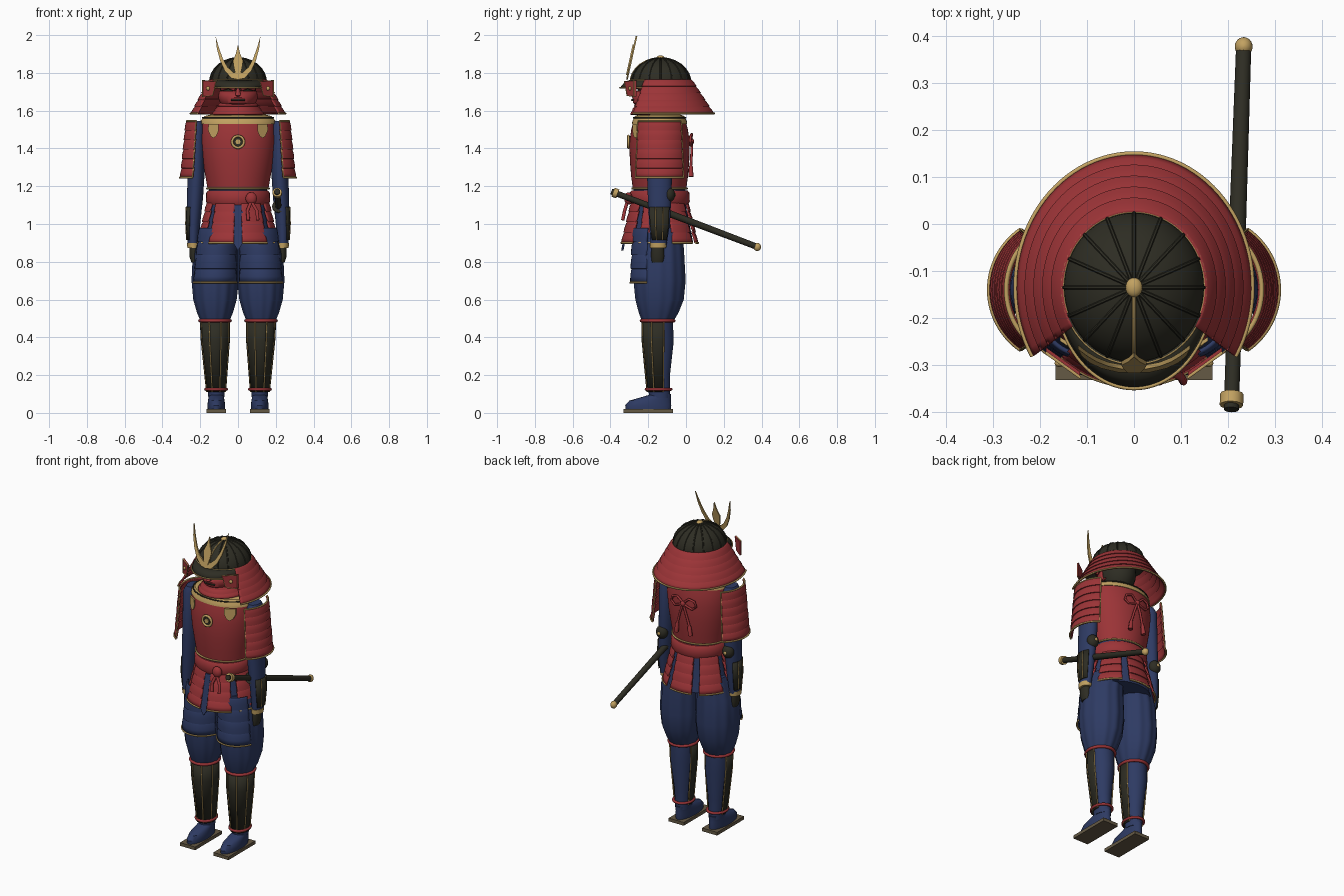
import bpy, bmesh, math
from mathutils import Vector

if "Cube" in bpy.data.objects:
    bpy.data.objects.remove(bpy.data.objects["Cube"])


def material(name, rgb):
    m = bpy.data.materials.new(name)
    m.diffuse_color = (*rgb, 1)
    m.use_nodes = True
    m.node_tree.nodes["Principled BSDF"].inputs["Base Color"].default_value = m.diffuse_color
    return m


RED = material("lacquer red", (0.33, 0.034, 0.038))
NAVY = material("navy cloth", (0.027, 0.043, 0.125))
BLACK = material("black iron", (0.027, 0.026, 0.017))
GOLD = material("gold trim", (0.54, 0.36, 0.12))
STRAW = material("sandal straw", (0.13, 0.10, 0.058))
CY = -0.14  # body axis


def finish(ob, mat, mirror=False, thick=0, angle=35):
    ob.data.materials.clear()
    ob.data.materials.append(mat)
    ob.data.shade_smooth()
    ob.data.set_sharp_from_angle(angle=math.radians(angle))
    bpy.context.collection.objects.link(ob)
    if thick:
        m = ob.modifiers.new("thickness", 'SOLIDIFY')
        m.thickness, m.offset = thick, -1
    if mirror:
        ob.modifiers.new("mirror", 'MIRROR')
    return ob


def arc(ring, a0, a1, n, pleat=(0, 0)):
    """Points on an elliptical arc; ring = (z, rx, ry, cx, cy); 270 degrees is the front."""
    z, rx, ry, cx, cy = ring
    out = []
    for i in range(n):
        a = math.radians(a0 + (a1 - a0) * i / (n - 1))
        k = 1 + pleat[1] * (math.cos(pleat[0] * a) - 1)
        out.append(Vector((cx + rx * k * math.cos(a), cy + ry * k * math.sin(a), z)))
    return out


def loft(name, rings, mat, a0=0, a1=360, seg=40, thick=0, mirror=False, pleat=(0, 0)):
    """Skin through elliptical rings listed from top to bottom."""
    bm = bmesh.new()
    full = a1 - a0 >= 360
    rings = [tuple(r) + (0, CY)[len(r) - 3:] if len(r) < 5 else r for r in rings]
    rows = []
    for r in rings:
        p = arc(r, a0, a1, seg + 1, pleat)
        rows.append([bm.verts.new(v) for v in (p[:-1] if full else p)])
    n = len(rows[0])
    for A, B in zip(rows, rows[1:]):
        for i in range(n if full else n - 1):
            j = (i + 1) % n
            bm.faces.new((A[i], B[i], B[j], A[j]))
    if full:
        bm.faces.new(rows[0])
        bm.faces.new(rows[-1][::-1])
    me = bpy.data.meshes.new(name)
    bm.to_mesh(me)
    bm.free()
    return finish(bpy.data.objects.new(name, me), mat, mirror, thick)


def tiers(top, bottom, n, lip=0.006):
    """Overlapping lames between two rings."""
    at = lambda t: [a + (b - a) * t for a, b in zip(top, bottom)]
    out = []
    for i in range(n):
        for f, d in ((0, 0), (0.12, lip * 0.5), (0.55, lip), (0.99, lip)):
            z, rx, ry, cx, cy = at((i + f) / n)
            out.append((z, rx + d, ry + d, cx, cy))
    return out


def cord(name, pts, r, mat, cyclic=False, mirror=False, radii=None, res=2):
    """Round cord along a path."""
    cu = bpy.data.curves.new(name, 'CURVE')
    cu.dimensions, cu.bevel_depth, cu.bevel_resolution, cu.use_fill_caps = '3D', r, res, True
    sp = cu.splines.new('POLY')
    sp.points.add(len(pts) - 1)
    for i, p in enumerate(pts):
        sp.points[i].co = (*p, 1)
        sp.points[i].radius = radii[i] if radii else 1
    sp.use_cyclic_u = cyclic
    tmp = bpy.data.objects.new(name + "_path", cu)
    me = bpy.data.meshes.new_from_object(tmp)
    bpy.data.objects.remove(tmp)
    return finish(bpy.data.objects.new(name, me), mat, mirror, angle=50)


def plate(name, outline, depth, thick, mat, mirror=False):
    """Flat shape given in x and z, placed in y by the depth rule."""
    bm = bmesh.new()
    F = [bm.verts.new((x, depth(x, z), z)) for x, z in outline]
    B = [bm.verts.new((x, depth(x, z) + thick, z)) for x, z in outline]
    bm.faces.new(F)
    bm.faces.new(B[::-1])
    for i in range(len(F)):
        j = (i + 1) % len(F)
        bm.faces.new((F[j], F[i], B[i], B[j]))
    bmesh.ops.recalc_face_normals(bm, faces=bm.faces)
    me = bpy.data.meshes.new(name)
    bm.to_mesh(me)
    bm.free()
    return finish(bpy.data.objects.new(name, me), mat, mirror)


def ball(name, c, s, mat, mirror=False):
    rings = [(c[2] + s[2] * math.cos(t), max(s[0] * math.sin(t), 1e-4), max(s[1] * math.sin(t), 1e-4), c[0], c[1])
             for t in (math.pi * k / 12 for k in range(13))]
    return loft(name, rings, mat, seg=24, mirror=mirror)


# Feet, sandals and shins
sole = [(0.115 + 0.052 * sx, -0.20 + 0.132 * sy, 0) for sx, sy in ((-1, -1), (1, -1), (1, 1), (-1, 1))]
ob = plate("sandal", [(p[0], p[1]) for p in sole], lambda x, z: 0, 0.02, STRAW)
for v in ob.data.vertices:
    v.co = (v.co.x, v.co.z, v.co.y)
ob.data.flip_normals()
ob.modifiers.new("mirror", 'MIRROR')
loft("foot", [(0.10, 0.036, 0.05, 0.115, -0.13), (0.085, 0.04, 0.075, 0.115, -0.155),
              (0.065, 0.044, 0.11, 0.115, -0.19), (0.04, 0.047, 0.122, 0.115, -0.2),
              (0.018, 0.045, 0.12, 0.115, -0.2)], NAVY, mirror=True)
loft("calf", [(0.50, 0.072, 0.08, 0.122, -0.15), (0.38, 0.07, 0.08, 0.12, -0.145),
              (0.2, 0.05, 0.06, 0.116, -0.145), (0.08, 0.042, 0.055, 0.115, -0.14)], NAVY, mirror=True)
shin = [(0.485, 0.08, 0.087, 0.122, -0.15), (0.38, 0.077, 0.085, 0.12, -0.15), (0.11, 0.053, 0.064, 0.116, -0.145)]
for i in range(5):
    a = 158 + i * 45
    loft(f"shin_splint_{i}", shin, BLACK, a, a + 43.5, 6, 0.01, True)
for i in range(6):
    a = 157.5 + i * 45
    cord(f"shin_gold_line_{i}", [arc(r, a, a + 1, 2)[0] for r in shin], 0.003, GOLD, mirror=True, res=1)
cord("knee_band", arc((0.488, 0.08, 0.086, 0.122, -0.15), 0, 350, 36), 0.009, RED, True, True)
cord("ankle_band", arc((0.125, 0.055, 0.066, 0.116, -0.145), 0, 350, 36), 0.008, RED, True, True)

# Pleated trousers and thigh guards
loft("trouser_leg", [(0.98, 0.1, 0.12, 0.1, CY), (0.85, 0.12, 0.13, 0.119, CY), (0.7, 0.125, 0.138, 0.121, CY),
                     (0.6, 0.115, 0.128, 0.122, CY), (0.53, 0.095, 0.105, 0.122, -0.145),
                     (0.485, 0.076, 0.083, 0.122, -0.15)], NAVY, seg=80, mirror=True, pleat=(12, 0.018))
loft("thigh_guard", tiers((0.98, 0.105, 0.14, 0.11, CY), (0.69, 0.123, 0.15, 0.121, CY), 4), NAVY,
     206, 334, 24, 0.008, True)
cord("thigh_guard_trim", arc((0.69, 0.128, 0.155, 0.121, CY), 206, 334, 25), 0.005, GOLD, mirror=True)

# Under robe, skirt panels and belt
loft("under_robe", [(1.19, 0.152, 0.138), (1.08, 0.158, 0.142), (0.9, 0.19, 0.178)], NAVY)
for i in range(7):
    a0, a1 = 276 + i * 360 / 7, 276 + (i + 1) * 360 / 7 - 12
    low = (0.9, 0.212, 0.2, 0, CY)
    loft(f"skirt_panel_{i}", tiers((1.12, 0.16, 0.147, 0, CY), low, 4), RED, a0, a1, 12, 0.01)
    cord(f"skirt_trim_{i}", arc((0.9, 0.217, 0.204, 0, CY), a0, a1, 13), 0.005, GOLD)
plate("front_sash", [(-0.025, 1.1), (-0.026, 0.9), (0, 0.86), (0.026, 0.9), (0.025, 1.1)],
      lambda x, z: -0.295 - (1.1 - z) * 0.2, 0.012, NAVY)
loft("belt", [(1.178, 0.158, 0.148), (1.165, 0.168, 0.158), (1.12, 0.17, 0.16), (1.1, 0.16, 0.15)], RED)
ball("belt_knot", (0.07, -0.305, 1.135), (0.03, 0.022, 0.033), RED)
for i, x in enumerate((0.05, 0.1)):
    cord(f"belt_tail_{i}", [(0.07, -0.31, 1.12), (x, -0.325, 1.07), (x + 0.005, -0.335, 1.02)], 0.009, RED)

# Chest armour
loft("cuirass", [(1.545, 0.193, 0.138), (1.5, 0.199, 0.15), (1.43, 0.199, 0.16), (1.33, 0.187, 0.157),
                 (1.25, 0.172, 0.15), (1.19, 0.162, 0.142)], RED, seg=64)
loft("collar_plate", [(1.58, 0.14, 0.105), (1.572, 0.175, 0.13), (1.545, 0.199, 0.144), (1.53, 0.2, 0.146)], GOLD, seg=64)
cord("collar_seam", arc((1.562, 0.188, 0.138, 0, CY), 0, 354, 60), 0.004, BLACK, True)
cord("waist_trim", arc((1.188, 0.165, 0.145, 0, CY), 0, 354, 60), 0.005, GOLD, True)
on_chest = lambda x, z: CY - 0.165 * math.sqrt(1 - (x / 0.21) ** 2)
plate("chest_leaf", [(0.13 + dx, z) for dx, z in ((-0.027, 1.53), (0.027, 1.53), (0.028, 1.495), (0.015, 1.465),
                                                 (0, 1.455), (-0.015, 1.465), (-0.028, 1.495))],
      on_chest, 0.009, GOLD, True)
circle = lambda r, n=24: [(r * math.cos(k * math.tau / n), 1.435 + r * math.sin(k * math.tau / n)) for k in range(n)]
plate("chest_disc", circle(0.03), lambda x, z: -0.304, 0.009, BLACK)
plate("chest_disc_centre", circle(0.013, 12), lambda x, z: -0.31, 0.009, GOLD)
cord("chest_ring", [(x, -0.305, z) for x, z in circle(0.031)], 0.007, GOLD, True)

# Back bow
cord("back_bow_loop", [(0, 0.026, 1.44), (0.04, 0.03, 1.475), (0.075, 0.024, 1.465), (0.085, 0.022, 1.435),
                       (0.06, 0.026, 1.415), (0, 0.03, 1.435)], 0.007, RED, mirror=True)
cord("back_bow_tail", [(0, 0.03, 1.435), (0.02, 0.03, 1.38), (0.04, 0.026, 1.31), (0.042, 0.026, 1.3), (0.048, 0.026, 1.25)],
     0.007, RED, mirror=True, radii=[1, 1, 1, 1.6, 1.9])
ball("back_bow_knot", (0, 0.03, 1.437), (0.015, 0.013, 0.017), RED)

# Arms
loft("sleeve", [(1.545, 0.03, 0.045, 0.215, CY), (1.51, 0.045, 0.062, 0.218, CY), (1.25, 0.044, 0.066, 0.222, CY),
                (1.14, 0.043, 0.062, 0.228, CY), (1.0, 0.036, 0.055, 0.236, CY), (0.89, 0.028, 0.042, 0.238, -0.145)],
     NAVY, mirror=True)
ball("elbow_guard", (0.228, -0.09, 1.155), (0.036, 0.032, 0.04), BLACK, True)
ball("elbow_stud", (0.228, -0.06, 1.155), (0.01, 0.007, 0.01), GOLD, True)
for i in range(3):
    a = -57 + i * 38
    loft(f"forearm_splint_{i}", [(1.09, 0.045, 0.064, 0.232, CY), (1.0, 0.041, 0.061, 0.238, CY),
                                 (0.915, 0.034, 0.048, 0.24, CY)], BLACK, a, a + 35, 5, 0.008, True)
for i in range(2):
    a = -20.5 + i * 38
    cord(f"forearm_gold_line_{i}", [arc((z, rx, ry, cx, CY), a, a + 1, 2)[0] for z, rx, ry, cx in
                                    ((1.09, 0.045, 0.064, 0.232), (1.0, 0.041, 0.061, 0.238), (0.915, 0.034, 0.048, 0.24))],
         0.0025, GOLD, mirror=True, res=1)
loft("wrist_cuff", [(0.9, 0.032, 0.044, 0.238, -0.147), (0.872, 0.031, 0.042, 0.237, -0.147)], GOLD, seg=24, mirror=True)
loft("hand", [(0.875, 0.022, 0.033, 0.235, -0.15), (0.83, 0.024, 0.035, 0.234, -0.15), (0.795, 0.016, 0.03, 0.23, -0.15)],
     BLACK, seg=20, mirror=True)

# Shoulder guards
top, low = (1.545, 0.122, 0.137, 0.15, CY), (1.245, 0.152, 0.15, 0.15, CY)
loft("shoulder_guard", tiers(top, low, 6), RED, -55, 55, 24, 0.01, True)
edge = tiers(top, low, 6)
for nm, ring in (("upper", edge[0]), ("lower", edge[-1])):
    cord(f"shoulder_trim_{nm}", arc(ring, -55, 55, 25), 0.005, GOLD, mirror=True)
for nm, a in (("front", -55), ("back", 55)):
    cord(f"shoulder_trim_{nm}", [arc(r, a, a + 1, 2)[0] for r in edge], 0.0035, GOLD, mirror=True, res=1)

# Head, mask and throat guard
ball("head", (0, -0.145, 1.69), (0.098, 0.115, 0.12), BLACK)
loft("neck", [(1.66, 0.07, 0.075), (1.57, 0.08, 0.08)], BLACK)
loft("face_mask", [(1.705, 0.1, 0.118, 0, -0.15), (1.67, 0.106, 0.135, 0, -0.15), (1.64, 0.095, 0.13, 0, -0.15),
                   (1.615, 0.07, 0.1, 0, -0.15)], RED, 185, 355, 30, 0.012)
cord("mask_nose", [(0, -0.266, 1.72), (0, -0.29, 1.685), (0, -0.27, 1.68)], 0.014, RED, radii=[0.5, 1, 0.8])
cord("mask_mouth", arc((1.657, 0.104, 0.136, 0, -0.15), 250, 290, 9), 0.005, BLACK)
cord("mask_brow", [(0.015, -0.278, 1.712), (0.05, -0.262, 1.725), (0.085, -0.22, 1.715)], 0.01, RED, mirror=True)
loft("throat_guard", tiers((1.645, 0.09, 0.12, 0, CY), (1.58, 0.135, 0.15, 0, CY), 3), RED, 180, 360, 36, 0.008)

# Helmet bowl, ribs and knob
HY = -0.135
dome = [(1.75 + 0.13 * math.sin(t), 0.15 * math.cos(t), 0.16 * math.cos(t), 0, HY)
        for t in (math.radians(a) for a in (86, 75, 62, 48, 35, 22, 10, 0))]
loft("helmet_bowl", dome, BLACK, seg=64)
for i in range(16):
    a = 270 + i * 22.5
    cord(f"helmet_rib_{i}", [arc(r, a, a + 1, 2)[0] for r in dome], 0.004, GOLD if i == 0 else BLACK, res=1)
cord("helmet_band", arc((1.76, 0.152, 0.162, 0, HY), 0, 354, 60), 0.004, GOLD, True)
ball("helmet_knob", (0, HY, 1.88), (0.018, 0.021, 0.013), GOLD)

# Neck guard with gilt edge
guard = tiers((1.765, 0.152, 0.162, 0, HY), (1.585, 0.246, 0.279, 0, HY), 5)
loft("neck_guard", guard, RED, -31, 211, 64, 0.008)
cord("neck_guard_trim", arc(guard[-1], -31, 211, 65), 0.005, GOLD)
turn = lambda x, z: -0.33 + 0.72 * (x - 0.11)
square = [(0.115, 1.755), (0.187, 1.76), (0.187, 1.675), (0.135, 1.68)]
plate("turned_back_wing", square, turn, 0.012, RED, True)
cord("wing_trim", [(x, turn(x, z), z) for x, z in square], 0.003, GOLD, True, True, res=1)
ball("wing_stud", (0.158, turn(0.158, 0) - 0.001, 1.718), (0.011, 0.008, 0.011), GOLD, True)

# Visor and crest
loft("visor", [(1.765, 0.152, 0.16, 0, HY), (1.745, 0.162, 0.195, 0, HY), (1.722, 0.166, 0.214, 0, HY)],
     BLACK, 200, 340, 36, 0.008)
cord("visor_trim", arc((1.722, 0.167, 0.215, 0, HY), 200, 340, 37), 0.004, GOLD)
lean = lambda x, z: -0.316 + (z - 1.77) * 0.22
plate("crest_horn", [(0, 1.765), (0.035, 1.772), (0.07, 1.81), (0.095, 1.865), (0.112, 1.93), (0.119, 1.995),
                     (0.1, 1.93), (0.08, 1.875), (0.055, 1.83), (0.025, 1.803), (0, 1.797)], lean, 0.009, GOLD, True)
plate("crest_leaf", [(0, 1.95), (0.012, 1.9), (0.027, 1.865), (0.022, 1.83), (0.012, 1.79), (-0.012, 1.79),
                     (-0.022, 1.83), (-0.027, 1.865), (-0.012, 1.9)], lambda x, z: lean(x, z) - 0.006, 0.009, GOLD)

# Sword at the left hip
A, B = Vector((0.207, -0.395, 1.172)), Vector((0.234, 0.395, 0.872))
on = lambda t: A.lerp(B, t)
cord("scabbard", [on(0.27), on(0.5), on(0.75), on(0.97)], 0.018, BLACK, radii=[1.05, 1, 0.95, 0.9], res=4)
cord("sword_grip", [on(0), on(0.27)], 0.016, BLACK, res=4)
cord("sword_pommel", [on(0.012), on(0.042)], 0.025, GOLD, res=4)
cord("sword_guard", [on(0.262), on(0.272)], 0.034, BLACK, res=4)
cord("sword_collar", [on(0.274), on(0.29)], 0.022, GOLD, res=4)
ball("scabbard_tip", on(0.978), (0.019, 0.02, 0.022), GOLD)
